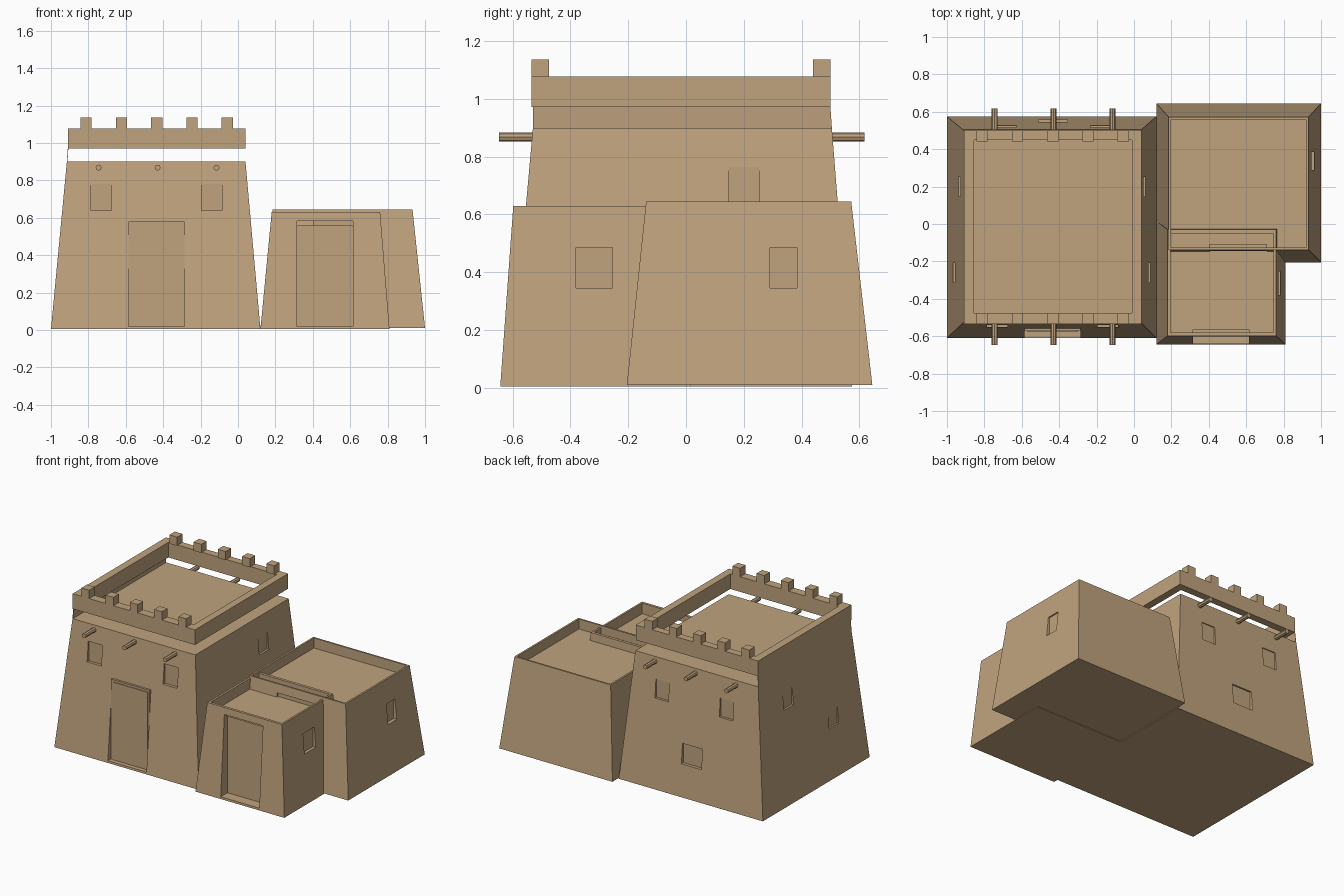
import bpy, bmesh, math
from mathutils import Matrix

if "Cube" in bpy.data.objects:
    bpy.data.objects.remove(bpy.data.objects["Cube"])

adobe = bpy.data.materials.new("adobe tan")
adobe.diffuse_color = (0.53, 0.37, 0.21, 1)
adobe.use_nodes = True
adobe.node_tree.nodes["Principled BSDF"].inputs["Base Color"].default_value = adobe.diffuse_color


def finish(name, bm):
    bmesh.ops.recalc_face_normals(bm, faces=bm.faces)
    me = bpy.data.meshes.new(name)
    bm.to_mesh(me)
    bm.free()
    me.materials.append(adobe)
    ob = bpy.data.objects.new(name, me)
    bpy.context.collection.objects.link(ob)
    return ob


def add_block(bm, low, high, z0, z1):
    """Block between two rectangles (x0, x1, y0, y1) at heights z0 and z1."""
    rings = []
    for (x0, x1, y0, y1), z in ((low, z0), (high, z1)):
        rings.append([bm.verts.new((x, y, z)) for x, y in
                      ((x0, y0), (x1, y0), (x1, y1), (x0, y1))])
    a, b = rings
    bm.faces.new(a[::-1])
    bm.faces.new(b)
    for i in range(4):
        j = (i + 1) % 4
        bm.faces.new((a[i], a[j], b[j], b[i]))


def block(name, low, z0, z1, high=None):
    bm = bmesh.new()
    add_block(bm, low, high or low, z0, z1)
    return finish(name, bm)


def carve(ob, cuts):
    """Cut boxes (x0, x1, y0, y1, z0, z1) out of a building."""
    cutters = []
    for c in cuts:
        cutter = block("cutter", c[:4], c[4], c[5])
        cutter.hide_render = True
        mod = ob.modifiers.new("cut", 'BOOLEAN')
        mod.operation, mod.solver, mod.object = 'DIFFERENCE', 'EXACT', cutter
        cutters.append(cutter)
    bpy.context.view_layer.update()
    me = bpy.data.meshes.new_from_object(
        ob.evaluated_get(bpy.context.evaluated_depsgraph_get()))
    ob.modifiers.clear()
    ob.data = me
    for cutter in cutters:
        bpy.data.objects.remove(cutter)


# Tower with front door recess and window niches on all sides
tower = block("tower", (-1, 0.12, -0.61, 0.575), 0.005, 0.9, (-0.915, 0.04, -0.53, 0.505))
cuts = [(-0.585, -0.285, -0.7, -0.565, 0.02, 0.58),
        (-0.51, -0.355, 0.535, 0.7, 0.23, 0.37)]
for x in (-0.73, -0.14):
    cuts.append((x - 0.055, x + 0.055, -0.7, -0.533, 0.64, 0.78))
for x in (-0.68, -0.18):
    cuts.append((x - 0.052, x + 0.052, 0.51, 0.7, 0.62, 0.75))
for y, z, depth in ((0.2, 0.645, 0.0), (-0.26, 0.35, 0.03)):
    cuts.append((-1.1, -0.925 - depth, y - 0.052, y + 0.052, z, z + 0.12))
    cuts.append((0.048 + depth, 0.2, y - 0.052, y + 0.052, z, z + 0.12))
carve(tower, cuts)
block("tower_door_frame", (-0.585, -0.285, -0.573, -0.545), 0.02, 0.58)
block("tower_door", (-0.57, -0.30, -0.578, -0.56), 0.02, 0.565)

# Left wall rises to meet the floating parapet
block("left_wall_top", (-0.915, -0.912, -0.53, 0.505), 0.9, 0.972, (-0.91, -0.907, -0.53, 0.5))

# Parapet ring
parapet = block("parapet", (-0.91, 0.04, -0.535, 0.5), 0.972, 1.078)
carve(parapet, [(-0.855, -0.012, -0.475, 0.448, 0.9, 1.2)])

# Merlons on the front and back of the parapet
bm = bmesh.new()
for i in range(5):
    x = -0.812 + i * 0.1885
    for y in (-0.505, 0.47):
        r = (x - 0.03, x + 0.03, y - 0.03, y + 0.03)
        add_block(bm, r, r, 1.076, 1.137)
finish("merlons", bm)

# Roof beam ends
bm = bmesh.new()
for x in (-0.745, -0.43, -0.115):
    for y in (-0.57, 0.54):
        bmesh.ops.create_cone(
            bm, cap_ends=True, segments=8, radius1=0.016, radius2=0.016, depth=0.155,
            matrix=Matrix.Translation((x, y, 0.868)) @ Matrix.Rotation(math.pi / 2, 4, 'X'))
finish("roof_beams", bm)

# Back room: sunken roof, right window, inner doorway
room = block("back_room", (0.12, 1.0, -0.205, 0.645), 0.01, 0.645, (0.185, 0.933, -0.138, 0.572))
carve(room, [(0.198, 0.92, -0.126, 0.56, 0.575, 0.8),
             (0.94, 1.1, 0.29, 0.385, 0.345, 0.485),
             (0.405, 0.71, -0.3, -0.13, 0.02, 0.585)])
block("inner_door", (0.405, 0.71, -0.134, -0.108), 0.02, 0.587)

# Front room: sunken roof, open doorway, right window
annex = block("front_room", (0.12, 0.81, -0.643, 0.015), 0.005, 0.63, (0.18, 0.76, -0.598, -0.03))
carve(annex, [(0.195, 0.747, -0.58, -0.05, 0.555, 0.8),
              (0.315, 0.615, -0.8, -0.565, 0.02, 0.583),
              (0.762, 0.9, -0.38, -0.255, 0.345, 0.485)])
block("front_room_door", (0.317, 0.613, -0.567, -0.545), 0.02, 0.558)
